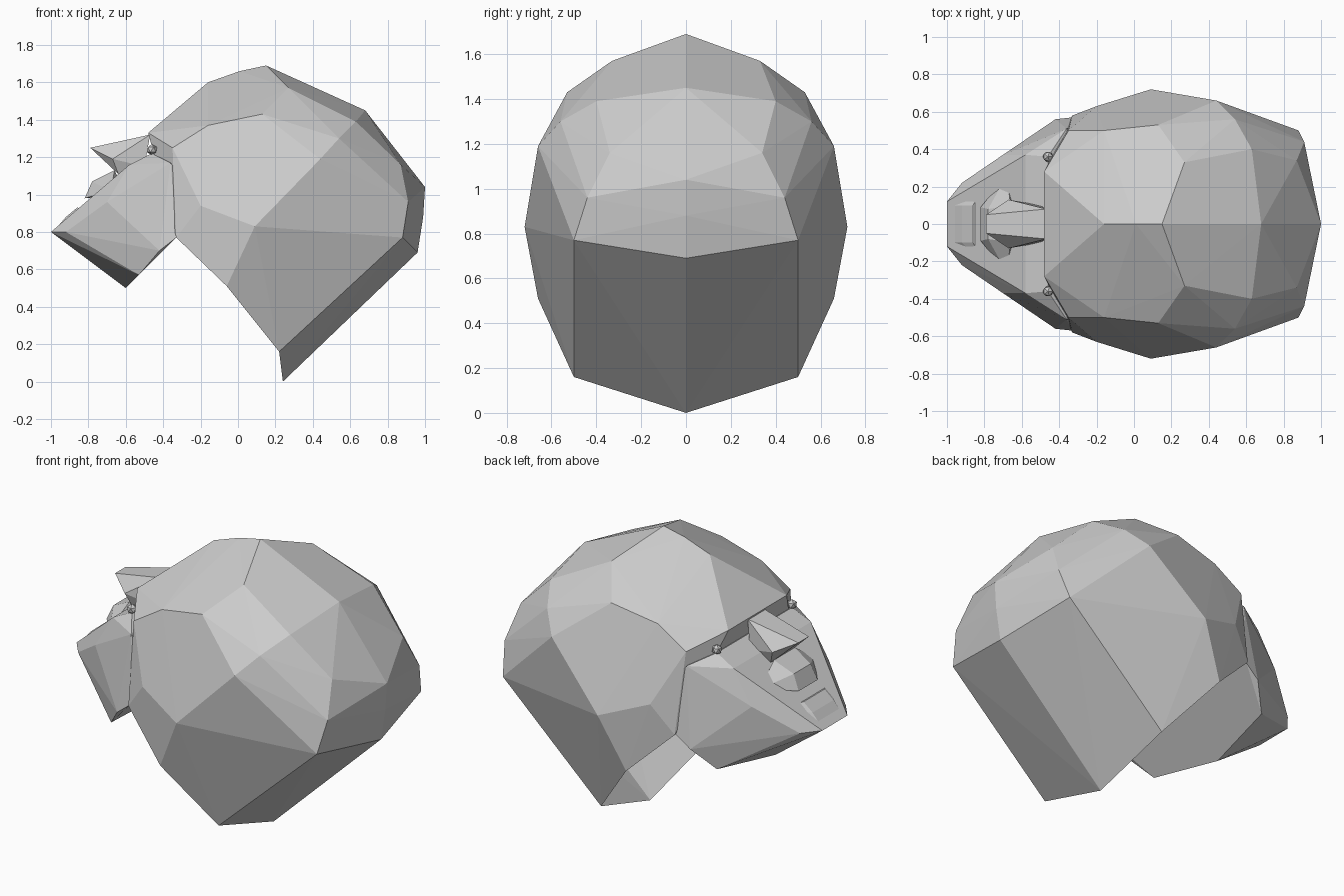
import bpy
import bmesh

default_cube = bpy.data.objects.get("Cube")
if default_cube:
    bpy.data.objects.remove(default_cube, do_unlink=True)

# One plain clay colour for the whole bust
clay = bpy.data.materials.new("plain_grey")
clay.use_nodes = True
clay_colour = (0.6, 0.6, 0.6, 1)
clay.diffuse_color = clay_colour
clay.node_tree.nodes["Principled BSDF"].inputs["Base Color"].default_value = clay_colour


def mirrored(points):
    """Return the points together with their reflection across y = 0."""
    return points + [(x, -y, z) for x, y, z in points if y]


def faceted_part(name, points, open_rim=()):
    """Wrap mirrored corner points in flat facets, leaving the rim polygon open."""
    bm = bmesh.new()
    rim = {bm.verts.new(p) for p in mirrored(list(open_rim))}
    for p in mirrored(points):
        bm.verts.new(p)
    bmesh.ops.convex_hull(bm, input=list(bm.verts))
    opening = [f for f in bm.faces if rim.issuperset(f.verts)]
    if opening:
        bmesh.ops.delete(bm, geom=opening, context='FACES')
    loose = [v for v in bm.verts if not v.link_faces]
    bmesh.ops.delete(bm, geom=loose, context='VERTS')
    bmesh.ops.recalc_face_normals(bm, faces=list(bm.faces))
    mesh = bpy.data.meshes.new(name)
    bm.to_mesh(mesh)
    bm.free()
    mesh.materials.append(clay)
    part = bpy.data.objects.new(name, mesh)
    bpy.context.collection.objects.link(part)
    return part


# Hair: crown line, swept sides, fringe and an open lower rim
crown_line = [(-.16, 0, 1.6), (.01, 0, 1.66), (.15, 0, 1.69), (.68, 0, 1.45),
              (1, 0, 1.04), (.99, 0, .88), (.96, 0, .69)]
upper_sides = [(.27, .33, 1.57), (.13, .53, 1.43), (.63, .4, 1.39),
               (.54, .56, 1.3), (.44, .66, 1.19), (.09, .72, .83)]
back_sides = [(.87, .34, 1.16), (.91, .44, .96), (.88, .5, .77)]
fringe = [(-.48, .28, 1.33), (-.16, .5, 1.37), (-.35, .5, 1.25),
          (-.25, .59, 1.02), (-.2, .63, .94)]
hair_rim = [(.24, 0, 0), (.22, .5, .16), (-.06, .66, .51), (-.33, .58, .77)]
faceted_part("hair", crown_line + upper_sides + back_sides + fringe, hair_rim)

# Face: chin, cheeks and jaw, running back under the hair
chin = [(-1, .12, .8), (-.92, .22, .8), (-.6, 0, .5)]
cheeks = [(-.7, .37, .96), (-.58, .37, 1.16), (-.46, .36, 1.22), (-.36, .51, 1.17)]
jaw = [(-.53, .46, .57), (-.42, .56, .7), (-.33, .57, .77), (-.25, .5, 1)]
faceted_part("face", chin + cheeks + jaw)

# Nose: a wedge rising from the brow to a blunt tip
nose_bridge = [(-.79, .05, 1.25), (-.47, .08, 1.32)]
nose_base = [(-.67, .13, 1.19), (-.64, .1, 1.11), (-.5, .1, 1.15)]
faceted_part("nose", nose_bridge + nose_base)

# Lips and chin pad, parted by a shallow mouth line
faceted_part("upper_lip", [(-.78, .08, 1.07), (-.66, .1, 1.13), (-.82, .09, .98),
                           (-.68, .26, 1.02), (-.6, .1, 1)])
faceted_part("lower_lip", [(-.86, .1, .93), (-.92, .1, .88), (-.79, .23, .92),
                           (-.98, .1, .81), (-.7, .1, .8)])

# Eyes: small faceted beads tucked below the fringe
for side, label in ((1, "back"), (-1, "front")):
    bpy.ops.mesh.primitive_ico_sphere_add(subdivisions=1, radius=.03,
                                          location=(-.46, side * .36, 1.24))
    eye = bpy.context.object
    eye.name = "eye_" + label
    eye.data.materials.append(clay)
